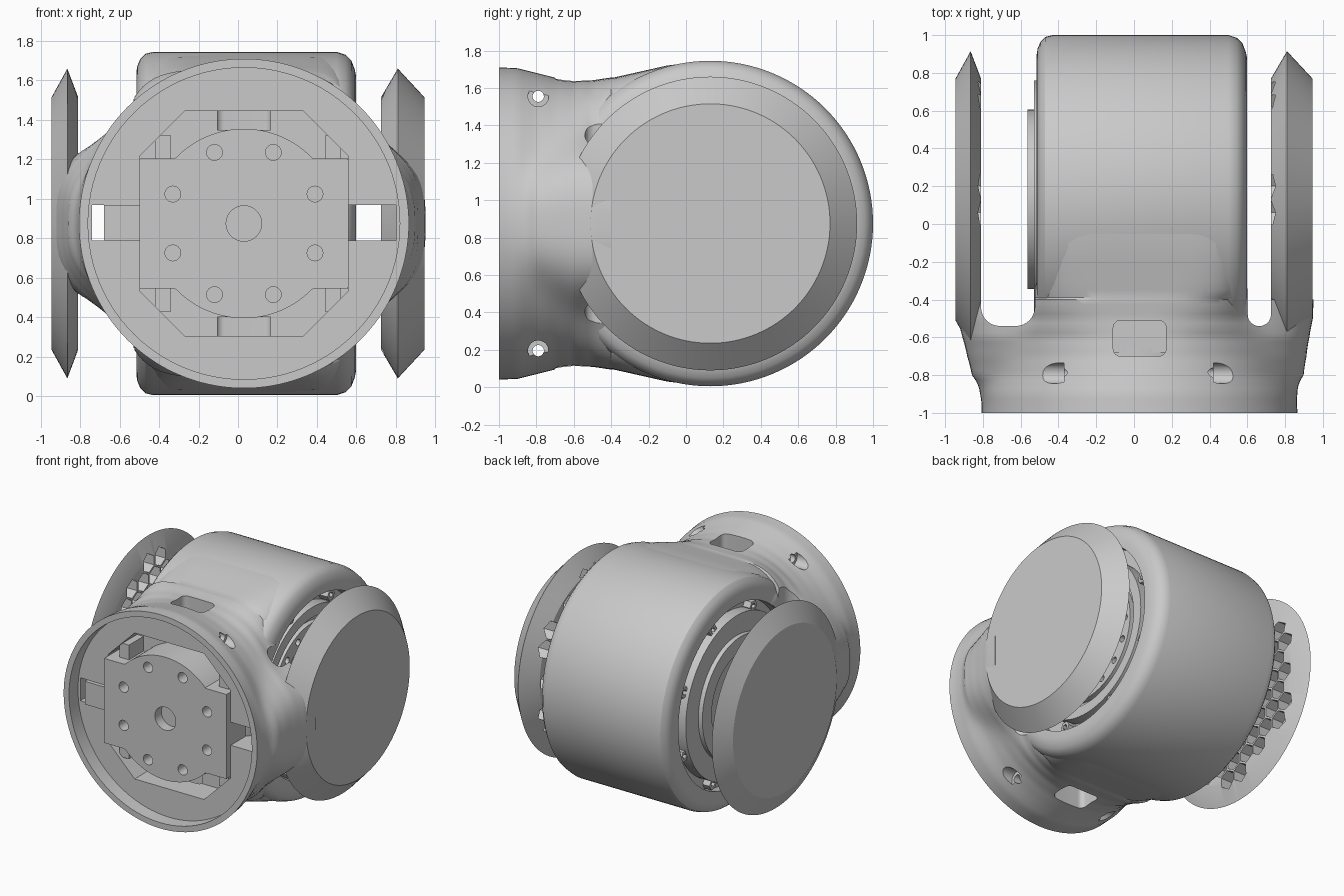
import bpy, bmesh, math

if "Cube" in bpy.data.objects:
    bpy.data.objects.remove(bpy.data.objects["Cube"])

grey = bpy.data.materials.new("housing grey")
grey.use_nodes = True
COL = (0.59, 0.59, 0.59, 1)
grey.diffuse_color = COL
grey.node_tree.nodes["Principled BSDF"].inputs["Base Color"].default_value = COL

ZC = 0.875   # height of both axes
YC = 0.13    # cross axis position
XC = 0.03    # front collar axis position
parts = []


def add_solid(bm, ring_sets):
    """Add a closed solid through equal-length point rings."""
    vs = [[bm.verts.new(p) for p in ring] for ring in ring_sets]
    n = len(vs[0])
    for a, b in zip(vs, vs[1:]):
        for i in range(n):
            j = (i + 1) % n
            bm.faces.new((a[i], a[j], b[j], b[i]))
    bm.faces.new(vs[0][::-1])
    bm.faces.new(vs[-1])


def lofts(name, solids):
    """Object made of one or more separate solids."""
    bm = bmesh.new()
    for ring_sets in solids:
        add_solid(bm, ring_sets)
    bmesh.ops.recalc_face_normals(bm, faces=bm.faces)
    if bm.calc_volume(signed=True) < 0:
        bmesh.ops.reverse_faces(bm, faces=bm.faces)
    me = bpy.data.meshes.new(name)
    bm.to_mesh(me)
    bm.free()
    me.materials.append(grey)
    ob = bpy.data.objects.new(name, me)
    bpy.context.collection.objects.link(ob)
    return ob


def angles(n, start=0.0):
    return [start + math.tau * i / n for i in range(n)]


def lathe_x(name, profile, y=YC, z=ZC, n=96, start=0.0):
    """Solid of revolution about x from (x, radius) pairs."""
    return lofts(name, [[[(x, y + r * math.cos(a), z + r * math.sin(a)) for a in angles(n, start)]
                         for x, r in profile]])


def prism_y(name, outline, lo, hi):
    return lofts(name, [[[(x, y, z) for x, z in outline] for y in (lo, hi)]])


def cyl_y(name, r, lo, hi, x=XC, z=ZC, n=96):
    return prism_y(name, [(x + r * math.cos(a), z + r * math.sin(a)) for a in angles(n)], lo, hi)


def box(name, x0, x1, y0, y1, z0, z1):
    return prism_y(name, [(x0, z0), (x1, z0), (x1, z1), (x0, z1)], y0, y1)


def rounded_z(name, x0, x1, y0, y1, r, z0, z1):
    """Upright prism with rounded plan corners."""
    pts = []
    for i, (cx, cy) in enumerate([(x1 - r, y1 - r), (x0 + r, y1 - r), (x0 + r, y0 + r), (x1 - r, y0 + r)]):
        for k in range(9):
            a = (i + k / 8) * math.pi / 2
            pts.append((cx + r * math.cos(a), cy + r * math.sin(a)))
    return lofts(name, [[[(x, y, z) for x, y in pts] for z in (z0, z1)]])


def volume(me):
    bm = bmesh.new()
    bm.from_mesh(me)
    v = bm.calc_volume(signed=True)
    bm.free()
    return v


def cut(tool, *targets):
    """Subtract the tool, trying another solver if a result is implausible."""
    for target in targets:
        before = target.data.copy()
        full = volume(before)
        for solver in ("MANIFOLD", "EXACT", "FLOAT"):
            mod = target.modifiers.new("cut", "BOOLEAN")
            mod.operation, mod.object, mod.solver = "DIFFERENCE", tool, solver
            bpy.context.view_layer.objects.active = target
            bpy.ops.object.modifier_apply(modifier=mod.name)
            if full * .4 < volume(target.data) < full * 1.001:
                break
            target.data = before.copy()
    bpy.data.objects.remove(tool)


def superellipse(a, b, n, t):
    return (abs(math.cos(t) / a) ** n + abs(math.sin(t) / b) ** n) ** (-1 / n)


def interp(table, y):
    for a, b in zip(table, table[1:]):
        if y <= b[0]:
            t = (y - a[0]) / (b[0] - a[0])
            return [p + (q - p) * t for p, q in zip(a[1:], b[1:])]
    return table[-1][1:]


# Neck: round collar blending into the drum and the two side arms
# rows: y, half width, half height, squareness, arm half width, arm half height, centre x
NECK = [
    (-1.0, .835, .835, 2, .55, .2, .03),
    (-.9, .825, .83, 2, .70, .3, .025),
    (-.8, .80, .805, 2, .835, .35, .02),
    (-.7, .775, .78, 2.1, .875, .42, .015),
    (-.6, .72, .765, 2.4, .91, .48, .01),
    (-.5, .64, .765, 3.2, .94, .49, .005),
    (-.4, .59, .78, 4.5, .945, .5, .005),
    (-.39, .59, .78, 4.5, .3, .3, .03),
    (-.3, .565, .80, 6, .3, .3, .04),
    (-.1, .557, .845, 8, .3, .3, .043),
    (.1, .555, .868, 9, .3, .3, .043)]
rings = []
for y in [-1 + .025 * i for i in range(24)] + [-.4, -.39, -.35, -.3, -.2, -.1, 0, .1]:
    w, h, sq, aw, ah, cx = interp(NECK, y)
    ring = []
    for t in angles(144):
        r = (superellipse(w, h, sq, t) ** 10 + superellipse(aw, ah, 3, t) ** 10) ** .1
        ring.append((cx + r * math.cos(t), y, ZC + r * math.sin(t)))
    rings.append(ring)
neck = lofts("neck_collar", [rings])

# Drum with rounded rims
drum = lathe_x("drum", [(-.515, .77), (-.51, .80), (-.495, .835), (-.47, .86), (-.43, .87),
                        (.50, .87), (.545, .855), (.575, .825), (.592, .78), (.598, .75)], n=128)

# Gaps between drum and side covers
cut(rounded_z("gap_left", .602, .725, -.54, .3, .06, -.2, 2), neck)
cut(rounded_z("gap_right", -.81, -.525, -.54, .3, .1, -.2, 2), neck)

# Drum side recesses
cut(lathe_x("recess_left", [(.46, .7), (.7, .7)]), drum)
cut(lathe_x("recess_right", [(-.7, .7), (-.44, .7)]), drum)
for lo, hi in ((.459, .7), (-.7, -.439)):
    cut(lathe_x("neck_recess", [(lo, .701), (hi, .701)]), neck)

# Front recess, motor pocket and cable slots
cut(cyl_y("rim_recess", .79, -1.2, -.89), neck)
octagon = [(sx * u + XC, sz * v + ZC) for sx, sz, u, v in
           [(1, -1, .53, .34), (1, 1, .53, .34), (1, 1, .3, .57), (-1, 1, .3, .57),
            (-1, 1, .53, .34), (-1, -1, .53, .34), (-1, -1, .3, .57), (1, -1, .3, .57)]]
cut(prism_y("pocket", octagon, -1.2, -.68), neck)
cut(box("slot_left", .55, .8, -1.2, -.42, .79, .97), neck)
cut(box("slot_right", -.74, -.49, -1.2, -.42, .79, .97), neck)

# Top and bottom windows, screw holes with counterbores
for z0, z1 in ((1.35, 2), (-.2, .4)):
    cut(rounded_z("window", -.11, .17, -.7, -.51, .04, z0, z1), neck, drum)
for s in (-1, 1):
    z = ZC + s * .68
    cut(lathe_x("screw_hole", [(-1, .03), (1, .03)], -.79, z, 32), neck)
    cut(lathe_x("bore_left", [(.42, .055), (1, .055)], -.79, z, 32), neck)
    cut(lathe_x("bore_right", [(-1, .055), (-.37, .055)], -.79, z, 32), neck)
parts += [neck, drum]

# Side covers with honeycomb inner faces
PITCH = .14
for name, s, lip, edge, floor in (("left_cover", 1, .725, .81, .87), ("right_cover", -1, .81, .865, .905)):
    cover = lathe_x(name, [(s * lip, .64), (s * edge, .785), (s * .945, .64)], n=128)
    cells = []
    for row in range(-5, 6):
        for col in range(-6, 7):
            u, v = (col + .5 * (row % 2)) * PITCH, row * PITCH * .866
            # cells behind the arm stay solid
            if math.hypot(u, v) < .62 and u > -.45:
                cells.append([[(x, YC + u + .072 * math.cos(a), ZC + v + .072 * math.sin(a))
                               for a in angles(6, math.pi / 6)] for x in (s * .6, s * floor)])
    cut(lofts("honeycomb", cells), cover)
    parts.append(cover)

# Drum hubs inside the recesses
left_hub = lathe_x("left_hub", [(.4, .6), (.55, .6), (.55, .52), (.5, .52), (.5, .47), (.54, .47),
                                (.54, .36), (.49, .34)])
right_hub = lathe_x("right_hub", [(-.4, .63), (-.53, .63), (-.53, .475), (-.565, .475),
                                  (-.565, .36), (-.5, .34)])
for a in angles(16):
    cut(lathe_x("bolt_hole", [(.5, .025), (.7, .025)],
                YC + .415 * math.cos(a), ZC + .415 * math.sin(a), 16), left_hub)
parts += [left_hub, right_hub]
for a in angles(8, math.pi / 8):
    y, z = YC + .65 * math.cos(a), ZC + .65 * math.sin(a)
    for s, lo, hi in ((1, .4, .54), (-1, .4, .5)):
        parts.append(lathe_x("hub_nut", [(s * lo, .045), (s * hi, .045), (s * hi, .022), (s * (hi - .04), .022)],
                             y, z, 6))

# Motor face plate: disc merged with a wide block, bolt holes and a side tab
outline = []
for a in angles(180):
    c, s = math.cos(a), math.sin(a)
    r = max(.48, min(.53 / max(abs(c), .01), .33 / max(abs(s), .01)))
    outline.append((XC + r * c, ZC + r * s))
plate = prism_y("motor_plate", outline, -.94, -.66)
cut(cyl_y("centre_hole", .09, -1, -.86, n=48), plate)
for a in angles(8, math.pi / 8):
    cut(cyl_y("plate_hole", .04, -1, -.84, XC + .39 * math.cos(a), ZC + .39 * math.sin(a), 24), plate)
parts += [plate, box("plate_tab", -.68, -.45, -.92, -.80, .79, .97)]

# Corner clips around the plate
for x in (-.38, .48):
    for z in (ZC - .385, ZC + .385):
        parts.append(box("corner_clip", x - .04, x + .04, -.86, -.66, z - .06, z + .06))

for ob in parts:
    bpy.ops.object.select_all(action="DESELECT")
    ob.select_set(True)
    bpy.context.view_layer.objects.active = ob
    bpy.ops.object.shade_smooth_by_angle(angle=math.radians(28))
